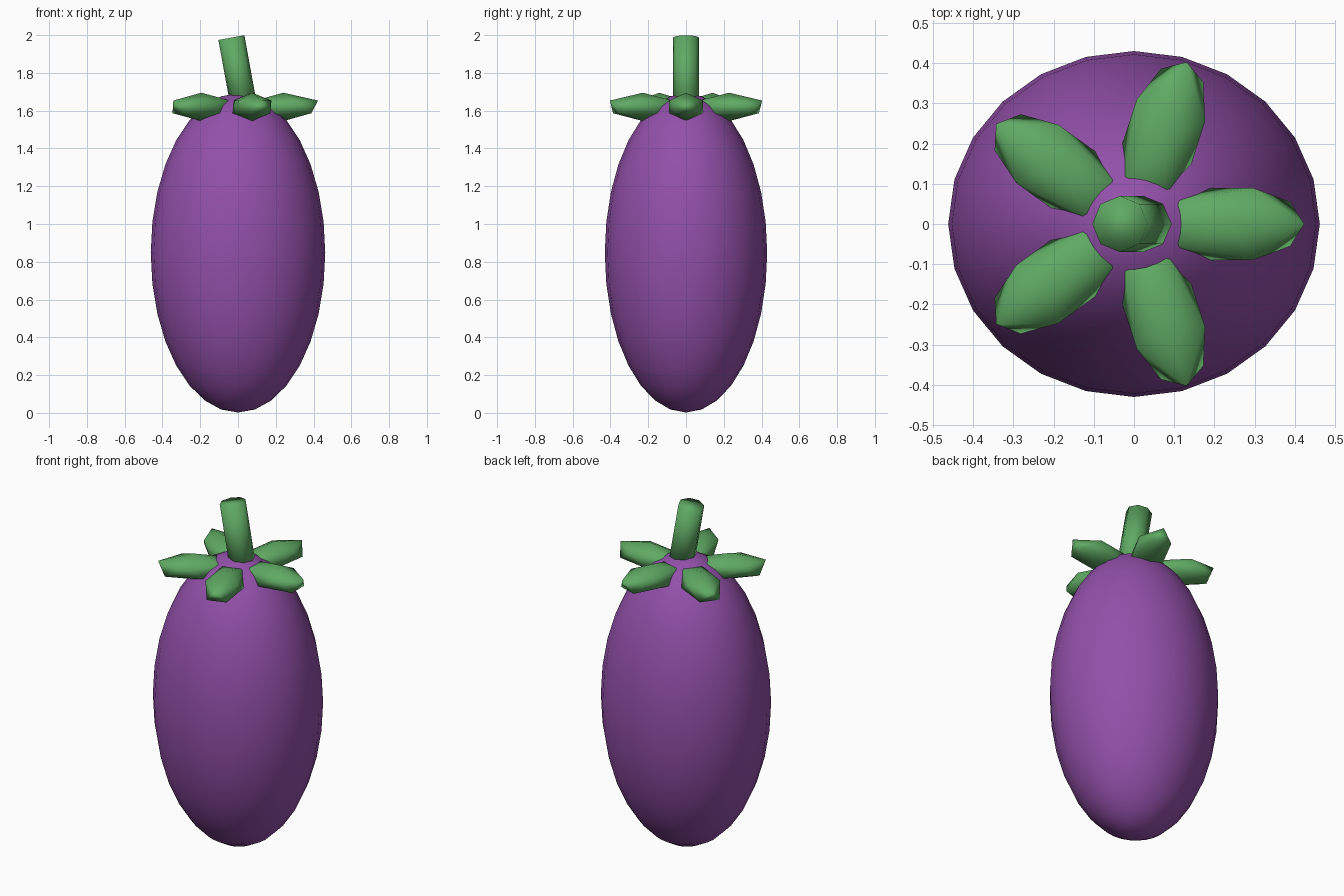
import bpy
import math

cube = bpy.data.objects.get("Cube")
if cube:
    bpy.data.objects.remove(cube, do_unlink=True)


def make_material(name, color):
    mat = bpy.data.materials.new(name)
    mat.use_nodes = True
    mat.diffuse_color = color
    mat.node_tree.nodes["Principled BSDF"].inputs["Base Color"].default_value = color
    return mat


def finish(name, mat, scale=(1, 1, 1), rotation=(0, 0, 0)):
    """Name, shape, colour and smooth the newly added primitive."""
    obj = bpy.context.object
    obj.name = name
    obj.scale = scale
    obj.rotation_euler = rotation
    obj.data.materials.append(mat)
    bpy.ops.object.shade_smooth()
    return obj


purple = make_material("purple skin", (0.29, 0.08, 0.40, 1))
green = make_material("leaf green", (0.115, 0.40, 0.125, 1))

# Fruit body: a tall, slightly flattened ellipsoid
bpy.ops.mesh.primitive_uv_sphere_add(segments=24, ring_count=16, location=(0, 0, 0.847))
finish("fruit_body", purple, (0.462, 0.43, 0.845))

# Stem: an eight-sided cylinder leaning to the right
bpy.ops.mesh.primitive_cylinder_add(vertices=8, radius=0.07, depth=0.39, location=(0, 0, 1.795))
finish("stem", green, rotation=(0, -0.18, 0))

# Crown: five chunky leaves spread around the stem
LEAF_COUNT = 5
for i in range(LEAF_COUNT):
    angle = math.tau * i / LEAF_COUNT
    location = (0.24 * math.cos(angle), 0.24 * math.sin(angle), 1.62)
    bpy.ops.mesh.primitive_ico_sphere_add(subdivisions=1, location=location)
    finish(f"crown_leaf_{i + 1}", green, (0.205, 0.105, 0.075), (0, 0, angle))
